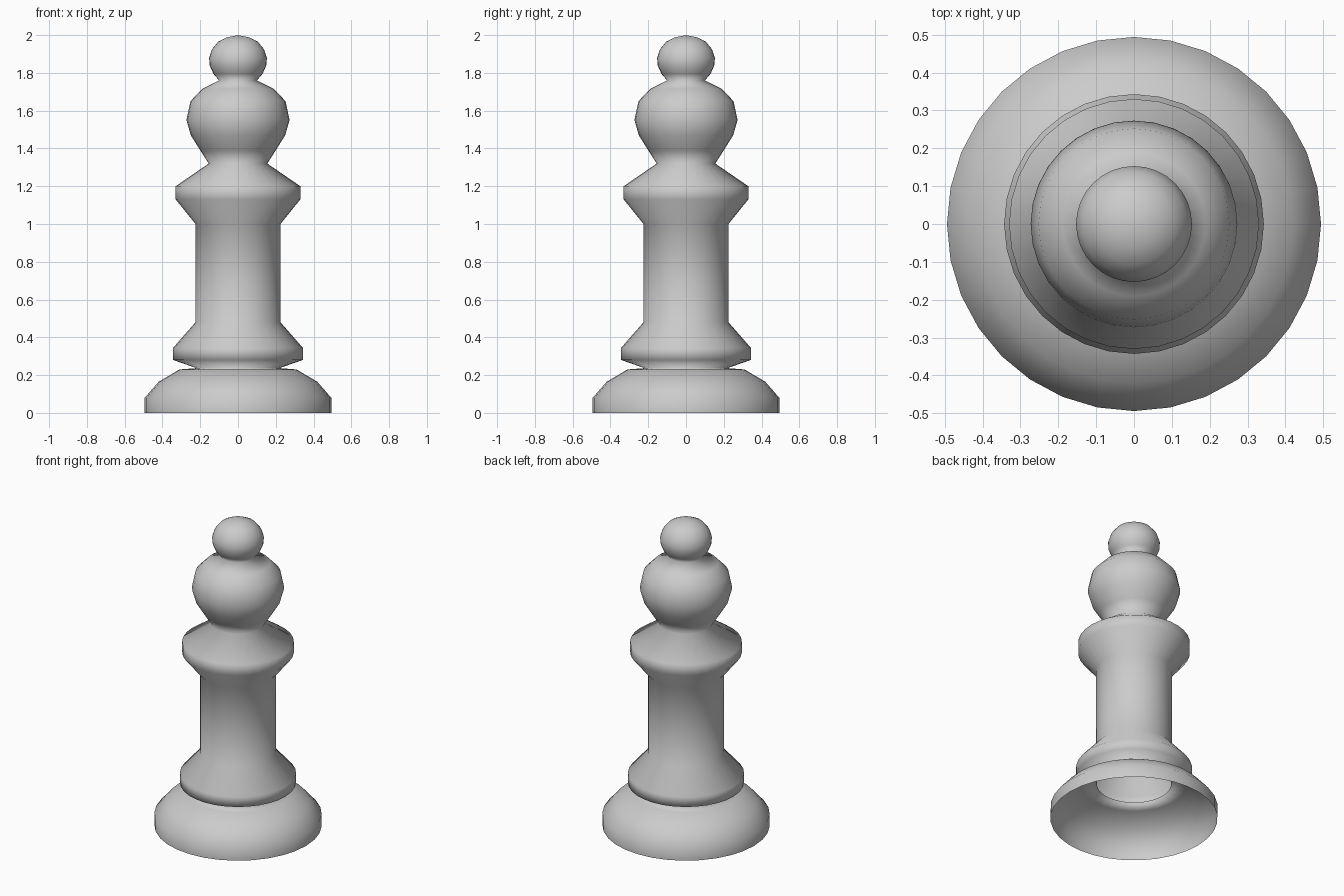
import bpy, bmesh, math

if "Cube" in bpy.data.objects:
    bpy.data.objects.remove(bpy.data.objects["Cube"])

SEGMENTS = 32

# Profile sections as (radius, height), from the open bottom to the tip
base = [(0.494, 0.0), (0.494, 0.08), (0.42, 0.165), (0.31, 0.23), (0.22, 0.237)]
lower_collar = [(0.343, 0.28), (0.343, 0.345)]
shaft = [(0.225, 0.48), (0.225, 1.0)]
upper_collar = [(0.33, 1.13), (0.33, 1.2)]
head = [(0.155, 1.32), (0.2, 1.39), (0.25, 1.47), (0.273, 1.55),
        (0.252, 1.65), (0.19, 1.715), (0.1, 1.76)]
finial = [(0.13, 1.795), (0.15, 1.84), (0.153, 1.88), (0.138, 1.925),
          (0.105, 1.965), (0.06, 1.988), (0.0, 2.0)]
profile = base + lower_collar + shaft + upper_collar + head + finial

# Turn the profile around z as one continuous thin shell
bm = bmesh.new()
verts = [bm.verts.new((r, 0, z)) for r, z in profile]
edges = [bm.edges.new(pair) for pair in zip(verts, verts[1:])]
bmesh.ops.spin(bm, geom=verts + edges, cent=(0, 0, 0), axis=(0, 0, 1),
               angle=2 * math.pi, steps=SEGMENTS)
bmesh.ops.remove_doubles(bm, verts=bm.verts, dist=0.0005)

# Point the surface outward
bm.normal_update()
side = min(bm.faces, key=lambda f: f.calc_center_median().z)
c = side.calc_center_median()
if side.normal.x * c.x + side.normal.y * c.y < 0:
    bmesh.ops.reverse_faces(bm, faces=bm.faces)
for f in bm.faces:
    f.smooth = True

mesh = bpy.data.meshes.new("turned_chess_piece")
bm.to_mesh(mesh)
bm.free()

# Single grey finish
grey = bpy.data.materials.new("light grey")
grey.diffuse_color = (0.6, 0.6, 0.6, 1)
grey.use_nodes = True
grey.node_tree.nodes["Principled BSDF"].inputs["Base Color"].default_value = grey.diffuse_color
mesh.materials.append(grey)

piece = bpy.data.objects.new("turned_chess_piece", mesh)
bpy.context.collection.objects.link(piece)
